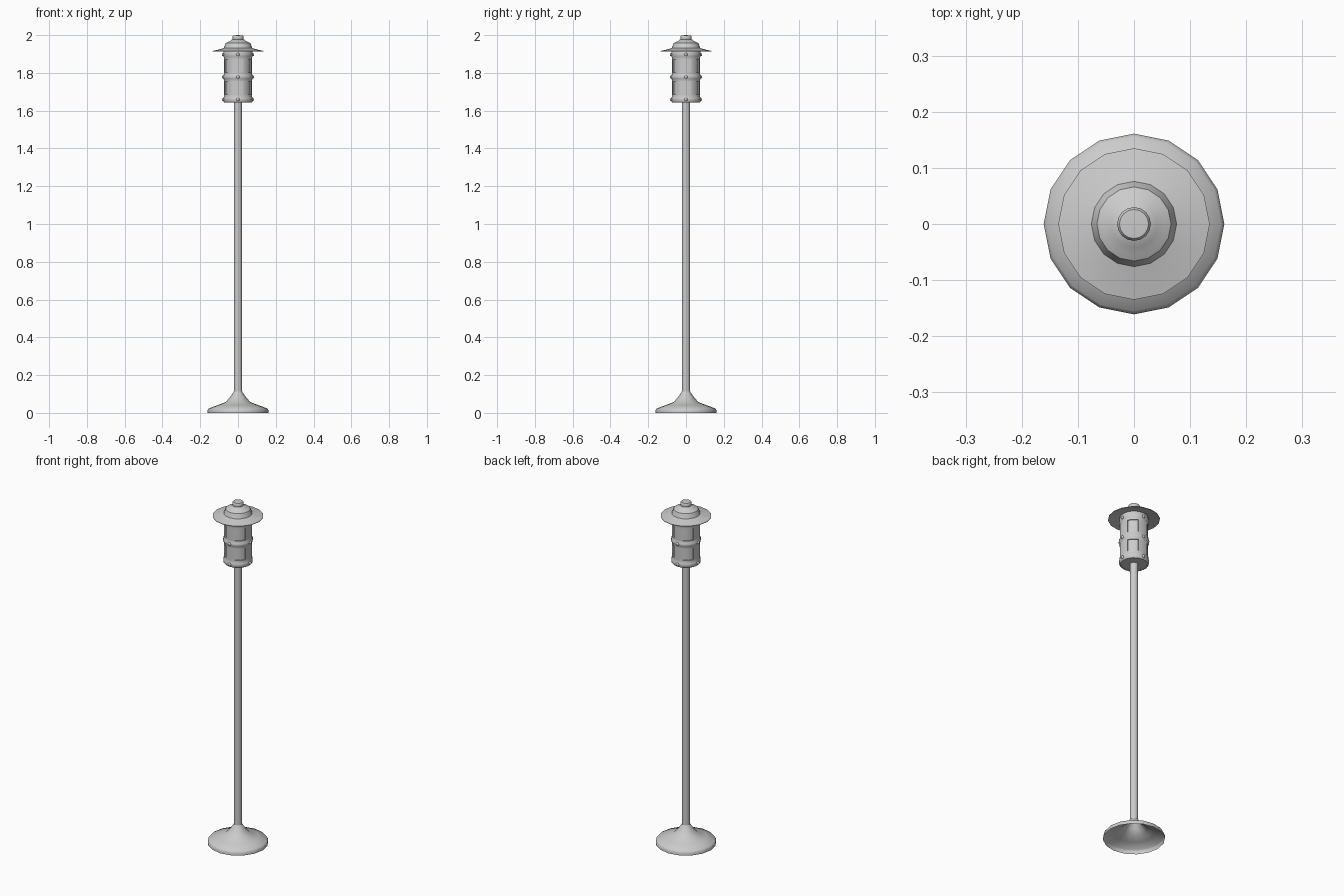
import bpy, math

if "Cube" in bpy.data.objects:
    bpy.data.objects.remove(bpy.data.objects["Cube"])

SEG = 16


def lathe(name, profile, start=0, steps=SEG, closed_profile=False, cap_sides=False):
    """Spin an (r, z) profile around z; steps < SEG gives a partial arc."""
    full = steps == SEG
    cols = steps if full else steps + 1
    n = len(profile)
    verts, faces = [], []
    for i in range(cols):
        a = 2 * math.pi * (start + i) / SEG
        verts += [(r * math.cos(a), r * math.sin(a), z) for r, z in profile]
    for i in range(steps):
        j = (i + 1) % cols
        for k in range(n if closed_profile else n - 1):
            m = (k + 1) % n
            faces.append((i * n + k, j * n + k, j * n + m, i * n + m))
    if cap_sides:
        faces.append(tuple(range(n)))
        faces.append(tuple(steps * n + k for k in reversed(range(n))))
    mesh = bpy.data.meshes.new(name)
    mesh.from_pydata(verts, [], faces)
    obj = bpy.data.objects.new(name, mesh)
    bpy.context.collection.objects.link(obj)
    return finish(obj)


def finish(obj):
    bpy.ops.object.select_all(action='DESELECT')
    obj.select_set(True)
    bpy.context.view_layer.objects.active = obj
    # merge the axis points and make normals consistent
    bpy.ops.object.mode_set(mode='EDIT')
    bpy.ops.mesh.select_all(action='SELECT')
    bpy.ops.mesh.remove_doubles(threshold=0.00001)
    bpy.ops.mesh.normals_make_consistent(inside=False)
    bpy.ops.object.mode_set(mode='OBJECT')
    bpy.ops.object.shade_smooth_by_angle(angle=math.radians(40))
    return obj


# Flared foot, open underneath, and the pole
lathe("base", [(0.161, 0), (0.161, 0.015), (0.155, 0.024), (0.108, 0.041),
               (0.066, 0.057), (0.042, 0.083), (0.022, 0.113)])
lathe("pole", [(0.022, 0.113), (0.022, 1.645)])

# Lantern core, closed at the bottom
lathe("lantern_glass", [(0, 1.645), (0.07, 1.645), (0.07, 1.925)])

# Three raised hoops around the lantern
hoops = {
    "bottom_hoop": [(0.068, 1.643), (0.073, 1.643), (0.078, 1.65), (0.079, 1.659),
                    (0.078, 1.667), (0.075, 1.673), (0.075, 1.686), (0.068, 1.686)],
    "middle_hoop": [(0.068, 1.755), (0.075, 1.755), (0.075, 1.764), (0.079, 1.771),
                    (0.08, 1.778), (0.079, 1.785), (0.075, 1.792), (0.075, 1.801),
                    (0.068, 1.801)],
    "top_hoop": [(0.068, 1.872), (0.075, 1.872), (0.075, 1.882), (0.078, 1.889),
                 (0.079, 1.897), (0.078, 1.906), (0.074, 1.922), (0.068, 1.922)],
}
for name, profile in hoops.items():
    lathe(name, profile, closed_profile=True)

# Four wide upright bars leave diagonal window openings
for q in range(4):
    for tag, z0, z1 in (("lower", 1.68, 1.76), ("upper", 1.796, 1.877)):
        lathe(f"{tag}_bar_{q + 1}", [(0.068, z0), (0.075, z0), (0.075, z1), (0.068, z1)],
              start=q * 4 - 1, steps=2, closed_profile=True, cap_sides=True)

# Rivets where bars cross hoops
for q in range(4):
    a = q * math.pi / 2
    for k, z in enumerate((1.659, 1.778, 1.897)):
        bpy.ops.mesh.primitive_uv_sphere_add(
            segments=12, ring_count=8, radius=0.009,
            location=(0.077 * math.cos(a), 0.077 * math.sin(a), z))
        rivet = bpy.context.object
        rivet.name = f"rivet_{q + 1}_{k + 1}"
        bpy.ops.object.shade_smooth()

# Hat: thin brim, rounded crown
lathe("hat", [(0.066, 1.924), (0.135, 1.913), (0.135, 1.916), (0.105, 1.923),
              (0.076, 1.931), (0.071, 1.944), (0.066, 1.957), (0.055, 1.963),
              (0.042, 1.969), (0.03, 1.978), (0.0, 1.98)])

# Finial knob
lathe("finial", [(0.026, 1.972), (0.03, 1.978), (0.03, 1.993), (0.026, 1.998), (0, 2.0)])
